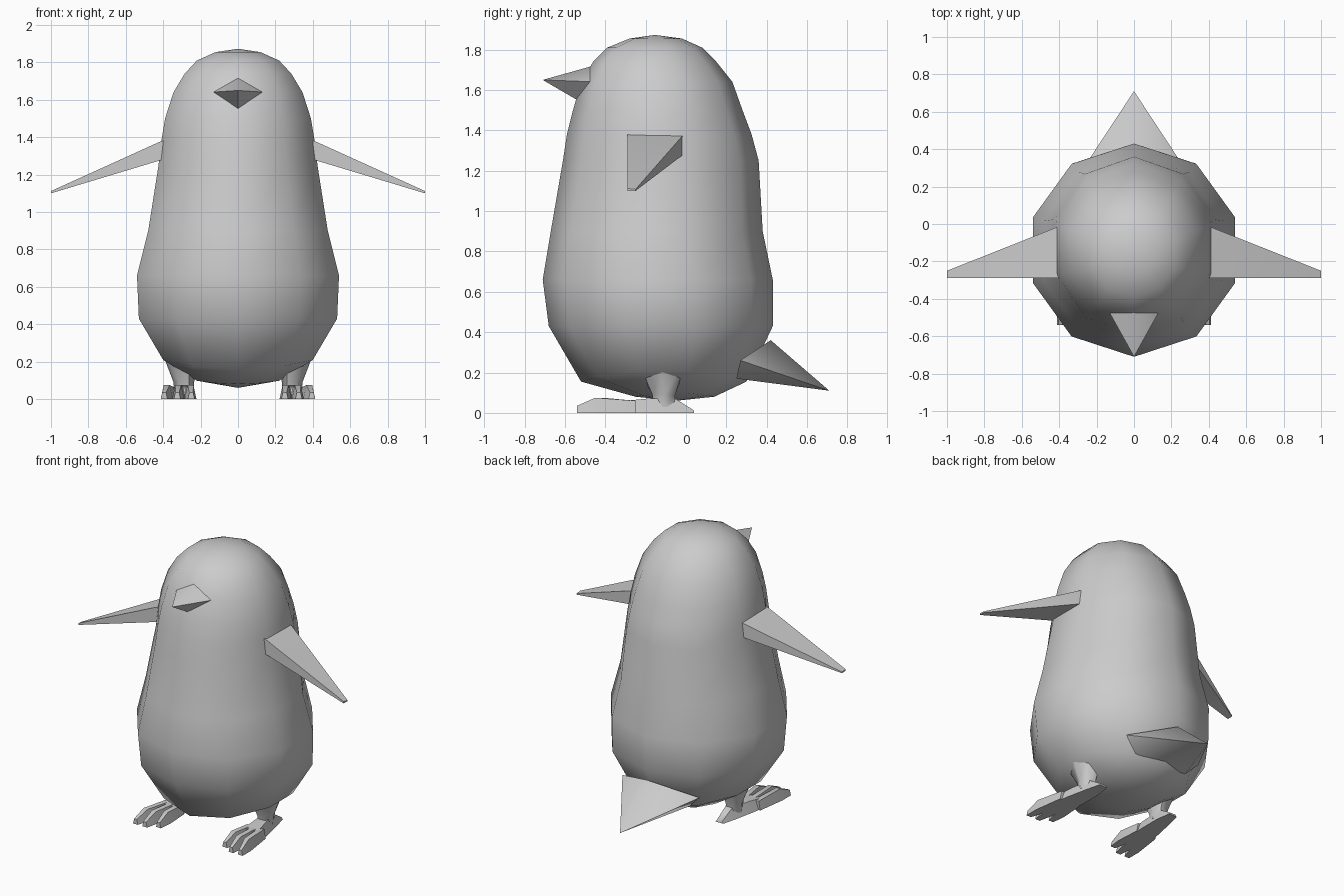
import bpy, bmesh
from math import sin, cos, pi, radians
from mathutils import Vector

cube = bpy.data.objects.get("Cube")
if cube:
    bpy.data.objects.remove(cube, do_unlink=True)

GREY = (0.6, 0.6, 0.6, 1)
grey = bpy.data.materials.new("plain grey")
grey.use_nodes = True
grey.diffuse_color = GREY
grey.node_tree.nodes["Principled BSDF"].inputs["Base Color"].default_value = GREY


def loft(name, rings, mirror=False, angle=60):
    """Skin a list of rings; a ring of one point makes a tip, open ends are capped."""
    bm = bmesh.new()
    loops = [[bm.verts.new(p) for p in ring] for ring in rings]
    for a, b in zip(loops, loops[1:]):
        n = max(len(a), len(b))
        for i in range(n):
            j = (i + 1) % n
            corners = [a[i % len(a)], a[j % len(a)], b[j % len(b)], b[i % len(b)]]
            bm.faces.new(list(dict.fromkeys(corners)))
    for end in (loops[0], loops[-1]):
        if len(end) > 2:
            bm.faces.new(end)
    bmesh.ops.recalc_face_normals(bm, faces=bm.faces)
    mesh = bpy.data.meshes.new(name)
    bm.to_mesh(mesh)
    bm.free()
    mesh.materials.append(grey)
    obj = bpy.data.objects.new(name, mesh)
    bpy.context.collection.objects.link(obj)
    bpy.ops.object.select_all(action='DESELECT')
    obj.select_set(True)
    bpy.context.view_layer.objects.active = obj
    bpy.ops.object.shade_smooth_by_angle(angle=radians(angle))
    if mirror:
        obj.modifiers.new("Mirror", 'MIRROR')
    return obj


def body_ring(z, half_width, front, back, sag=0.0, sides=10):
    """Ten-sided ring with a corner at the front and the back; sag lowers both."""
    mid, depth = (front + back) / 2, (back - front) / 2
    ring = []
    for i in range(sides):
        a = 2 * pi * i / sides
        ring.append((half_width * sin(a) / sin(0.4 * pi), mid - depth * cos(a),
                     z - sag * cos(a) ** 2))
    return ring


def box_ring(x0, x1, y, z0, z1, inset=0.0):
    """Upright four-sided section across y, narrower on top by inset."""
    return [(x0, y, z0), (x1, y, z0), (x1 - inset, y, z1), (x0 + inset, y, z1)]


# Body and head in one skin
profile = [
    (0.10, 0.22, -0.25, 0.14, 0.02), (0.215, 0.40, -0.52, 0.30, 0.06),
    (0.43, 0.53, -0.68, 0.43, 0), (0.66, 0.54, -0.71, 0.43, 0),
    (0.90, 0.48, -0.67, 0.38, 0), (1.25, 0.425, -0.61, 0.36, 0),
    (1.38, 0.41, -0.59, 0.325, 0), (1.50, 0.39, -0.56, 0.28, 0),
    (1.64, 0.345, -0.52, 0.23, 0), (1.74, 0.285, -0.46, 0.15, 0),
    (1.81, 0.22, -0.39, 0.08, 0), (1.855, 0.12, -0.28, -0.02, 0),
]
loft("body", [[(0, -0.05, 0.06)]] + [body_ring(*p) for p in profile]
     + [[(0, -0.155, 1.873)]], angle=80)

# Beak
loft("beak", [[(0, -0.46, 1.72), (0.15, -0.44, 1.64), (0, -0.53, 1.545),
               (-0.15, -0.44, 1.64)], [(0, -0.71, 1.65)]], angle=80)

# Tail
loft("tail", [[(0, 0.42, 0.36), (0.29, 0.27, 0.26), (0.2, 0.25, 0.17),
               (-0.2, 0.25, 0.17), (-0.29, 0.27, 0.26)], [(0, 0.71, 0.11)]], angle=80)

# Flippers
loft("flippers", [
    [(0.36, -0.29, 1.39), (0.36, -0.01, 1.39), (0.36, -0.01, 1.27), (0.36, -0.29, 1.29)],
    [(0.42, -0.29, 1.375), (0.42, -0.02, 1.37), (0.42, -0.02, 1.275), (0.42, -0.29, 1.275)],
    [(1.0, -0.29, 1.112), (1.0, -0.25, 1.108), (1.0, -0.25, 1.10), (1.0, -0.29, 1.10)],
], mirror=True)


# Legs, flaring up into the body
def leg_ring(x, y, z, rx, ry, tilt=0.0):
    return [(x + rx * cos(i * pi / 3), y + ry * sin(i * pi / 3),
             z + tilt * cos(i * pi / 3)) for i in range(6)]


loft("legs", [leg_ring(0.29, -0.11, 0.03, 0.05, 0.06), leg_ring(0.29, -0.11, 0.09, 0.055, 0.065),
              leg_ring(0.31, -0.12, 0.23, 0.10, 0.13, 0.03)], mirror=True)

# Feet: a heel wedge and three spread toes
loft("feet", [box_ring(0.25, 0.31, 0.04, 0, 0.012, 0.01),
              box_ring(0.235, 0.335, -0.06, 0, 0.075, 0.025),
              box_ring(0.235, 0.365, -0.20, 0, 0.07, 0.025),
              box_ring(0.24, 0.38, -0.30, 0, 0.06, 0.02)], mirror=True)
for name, root_x, tip_x, tip_y in (("inner_toes", 0.262, 0.25, -0.50),
                                   ("middle_toes", 0.31, 0.325, -0.54),
                                   ("outer_toes", 0.355, 0.395, -0.54)):
    knuckle_x = root_x + (tip_x - root_x) * 0.65
    loft(name, [box_ring(root_x - 0.03, root_x + 0.03, -0.25, 0, 0.06, 0.012),
                box_ring(knuckle_x - 0.032, knuckle_x + 0.032, tip_y + 0.09, 0.0, 0.075, 0.016),
                box_ring(tip_x - 0.018, tip_x + 0.018, tip_y, 0.0, 0.035, 0.008)], mirror=True)
